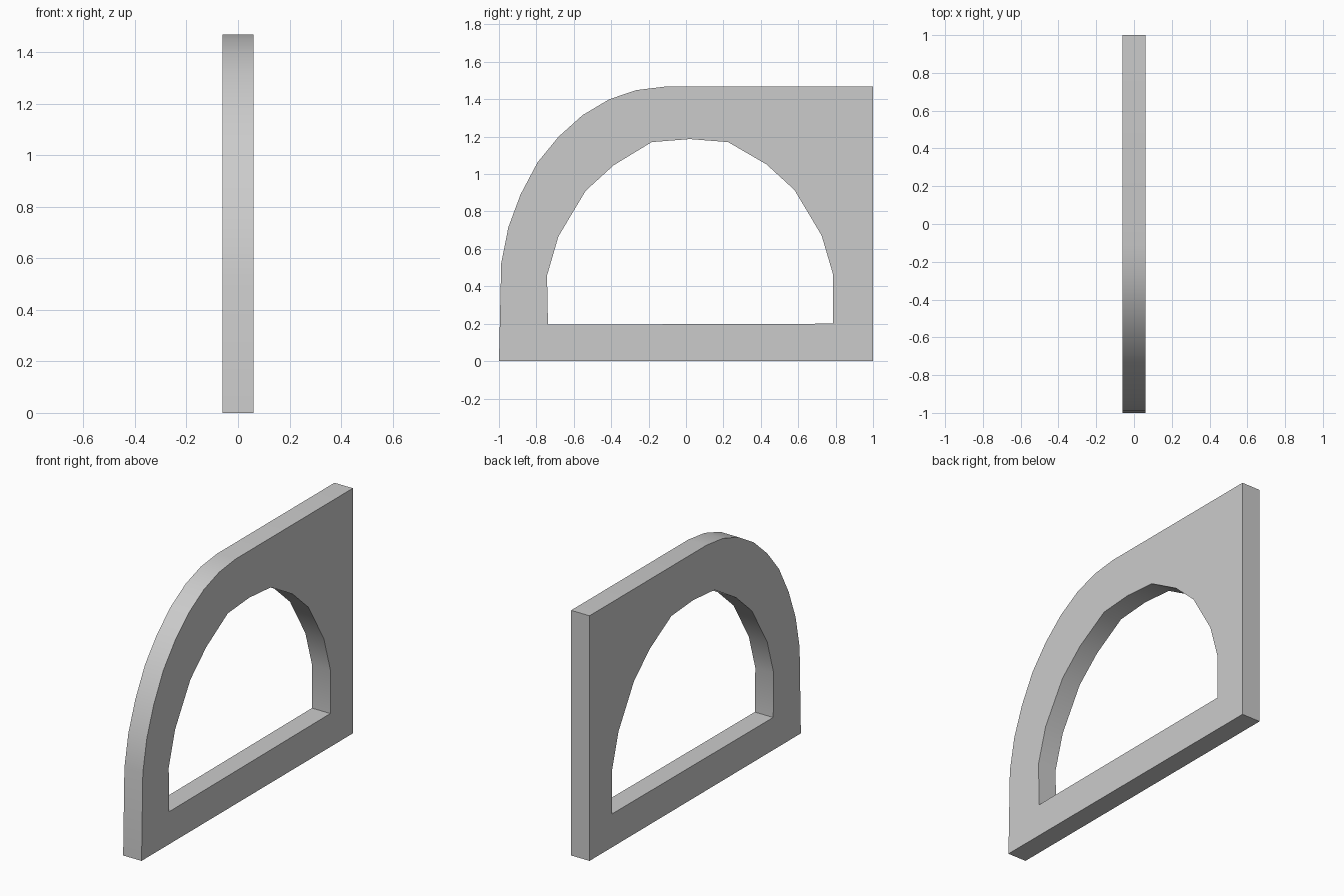
import bpy, bmesh, math

if "Cube" in bpy.data.objects:
    bpy.data.objects.remove(bpy.data.objects["Cube"])

HALF_T = 0.061  # half the plate thickness

# Outer outline (y, z): rounded shoulder on the left, square corner on the right
outer = [(-1, 0), (-0.988, 0.522), (-0.95, 0.715), (-0.885, 0.89), (-0.794, 1.062),
         (-0.681, 1.2), (-0.553, 1.315), (-0.41, 1.4), (-0.264, 1.449), (-0.108, 1.468),
         (1, 1.468), (1, 0)]

# Arched opening (y, z)
opening = [(-0.738, 0.195), (-0.743, 0.458), (-0.682, 0.667), (-0.537, 0.91),
           (-0.387, 1.047), (-0.183, 1.171), (0.02, 1.187), (0.225, 1.171),
           (0.43, 1.052), (0.58, 0.915), (0.725, 0.672), (0.787, 0.461), (0.787, 0.2)]

bm = bmesh.new()


def add_loop(points):
    verts = [bm.verts.new((-HALF_T, y, z)) for y, z in points]
    return [bm.edges.new((verts[i - 1], verts[i])) for i in range(len(verts))]


# Fill between the two outlines, then extrude to a solid plate
edges = add_loop(outer) + add_loop(opening)
bmesh.ops.triangle_fill(bm, edges=edges, use_beauty=True)
ext = bmesh.ops.extrude_face_region(bm, geom=bm.faces[:], use_keep_orig=True)
top = [g for g in ext["geom"] if isinstance(g, bmesh.types.BMVert)]
bmesh.ops.translate(bm, verts=top, vec=(2 * HALF_T, 0, 0))
bmesh.ops.recalc_face_normals(bm, faces=bm.faces[:])

mesh = bpy.data.meshes.new("arched_window_panel")
bm.to_mesh(mesh)
bm.free()
panel = bpy.data.objects.new("arched_window_panel", mesh)
bpy.context.collection.objects.link(panel)

# Smooth the arcs, keep the plate edges sharp
bpy.context.view_layer.objects.active = panel
panel.select_set(True)
bpy.ops.object.shade_smooth_by_angle(angle=math.radians(30))
